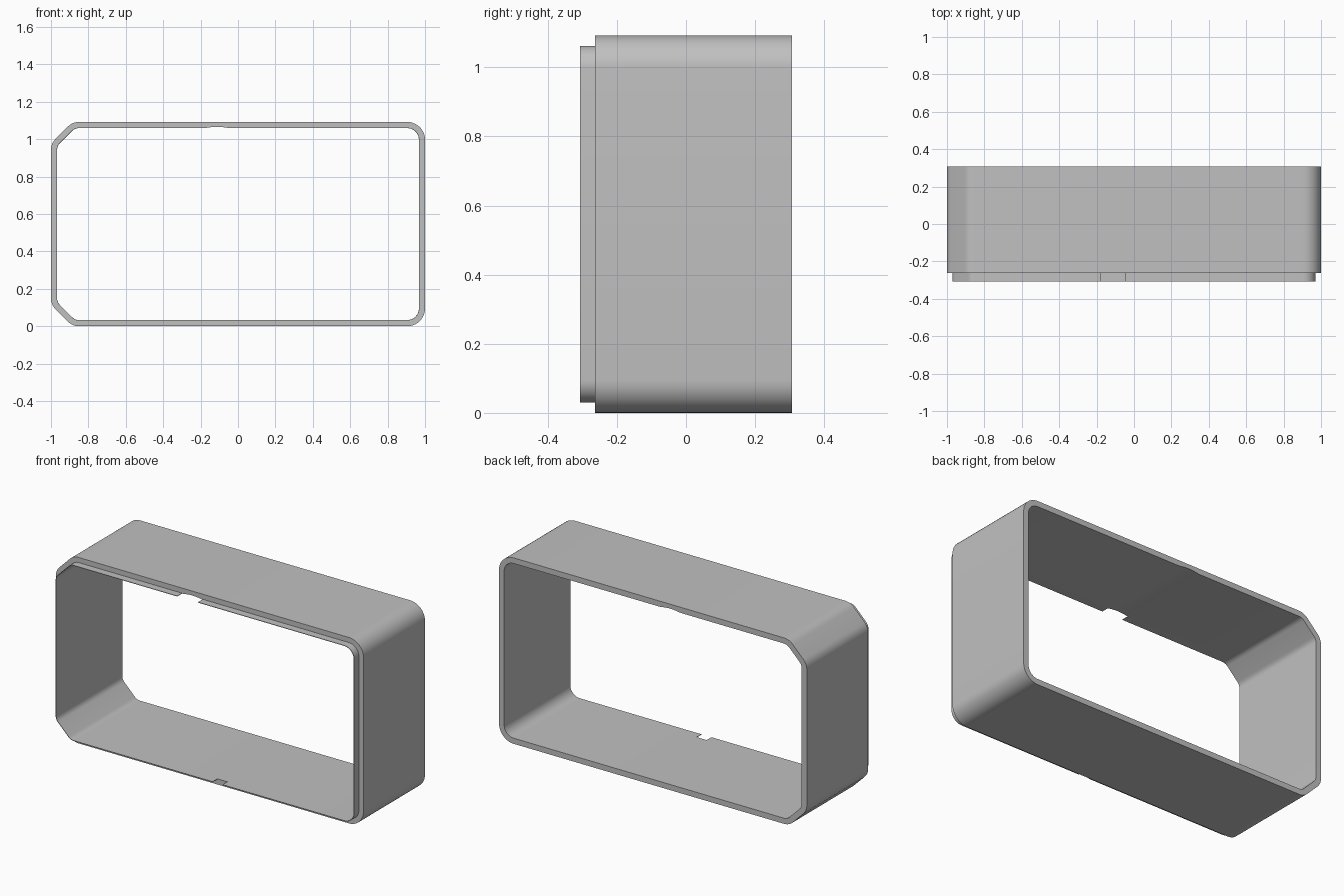
import bpy
import bmesh
from math import pi, sin, cos, radians
from mathutils import Vector

if "Cube" in bpy.data.objects:
    bpy.data.objects.remove(bpy.data.objects["Cube"], do_unlink=True)

HEIGHT = 1.092
BACK, STEP, FRONT = 0.307, -0.263, -0.307
WALL = 0.033          # inset of the inner surface
LIP_OUT = 0.030       # inset of the lip's outer surface
CHAMFER = 0.115
TOP_NOTCH = (-0.18, -0.045)
BOTTOM_NOTCH = (0.05, 0.115)

grey = bpy.data.materials.new("Plain grey")
grey.use_nodes = True
colour = (0.53, 0.53, 0.53, 1)
grey.diffuse_color = colour
grey.node_tree.nodes["Principled BSDF"].inputs["Base Color"].default_value = colour


def fillet(prev, corner, nxt, radius, steps):
    """Points of a round that replaces a polygon corner."""
    a, b = (prev - corner).normalized(), (nxt - corner).normalized()
    half = a.angle(b) / 2
    centre = corner + (a + b).normalized() * radius / sin(half)
    start = corner + a * radius * cos(half) / sin(half) - centre
    end = corner + b * radius * cos(half) / sin(half) - centre
    sweep = pi - 2 * half
    return [centre + (start * sin(sweep * (1 - k / steps)) + end * sin(sweep * k / steps)) / sin(sweep)
            for k in range(steps + 1)]


def profile(inset, arch=0.0):
    """Counter-clockwise outline: rounded on the left side, chamfered on the right side."""
    x, lo, hi = 1 - inset, inset, HEIGHT - inset
    c = CHAMFER - 0.586 * inset
    corners = [Vector(p) for p in ((-x + c, lo), (x, lo), (x, hi), (-x + c, hi), (-x, hi - c), (-x, lo + c))]
    points = []
    for i, p in enumerate(corners):
        rounded = i in (1, 2)
        radius = (0.095 if rounded else 0.08) - inset
        points += fillet(corners[i - 1], p, corners[(i + 1) % 6], radius, 10 if rounded else 6)
        if i == 0:
            points += [Vector((n, lo)) for n in BOTTOM_NOTCH]
        if i == 2:
            # shallow arch above the upper notch
            steps = 8
            for k in range(steps + 1):
                t = k / steps
                px = TOP_NOTCH[1] + (TOP_NOTCH[0] - TOP_NOTCH[1]) * t
                points.append(Vector((px, hi + arch * sin(pi * t))))
    return points


def in_notch(p, q):
    """True where the lip is cut away."""
    mid = (p + q) / 2
    low, high = BOTTOM_NOTCH if mid.y < HEIGHT / 2 else TOP_NOTCH
    return low < mid.x < high and min(mid.y, HEIGHT - mid.y) < 0.1


def frame(name, outer, inner, front, back, back_face=True, notched=False):
    """Hollow band between two outlines, with optional gaps."""
    bm = bmesh.new()
    loops = [[bm.verts.new((p.x, y, p.y)) for p in pts]
             for pts, y in ((outer, front), (outer, back), (inner, back), (inner, front))]
    n = len(outer)
    kept = [not (notched and in_notch(outer[i], outer[(i + 1) % n])) for i in range(n)]
    for i in range(n):
        j = (i + 1) % n
        if kept[i]:
            for k in range(4):
                if k == 1 and not back_face:
                    continue
                a, b = loops[k], loops[(k + 1) % 4]
                bm.faces.new((a[i], a[j], b[j], b[i]))
        # end caps at the sides of a gap
        if kept[i] != kept[j]:
            bm.faces.new([loop[j] for loop in loops])
    bmesh.ops.delete(bm, geom=[v for v in bm.verts if not v.link_faces], context='VERTS')
    bmesh.ops.recalc_face_normals(bm, faces=bm.faces)
    mesh = bpy.data.meshes.new(name)
    bm.to_mesh(mesh)
    bm.free()
    mesh.materials.append(grey)
    obj = bpy.data.objects.new(name, mesh)
    bpy.context.collection.objects.link(obj)
    bpy.ops.object.select_all(action='DESELECT')
    obj.select_set(True)
    bpy.context.view_layer.objects.active = obj
    bpy.ops.object.shade_smooth_by_angle(angle=radians(30))
    return obj


# Main band, then the thin locating lip on its front edge
frame("frame_body", profile(0), profile(WALL, arch=0.007), STEP, BACK)
frame("front_lip", profile(LIP_OUT), profile(WALL), FRONT, STEP, back_face=False, notched=True)
